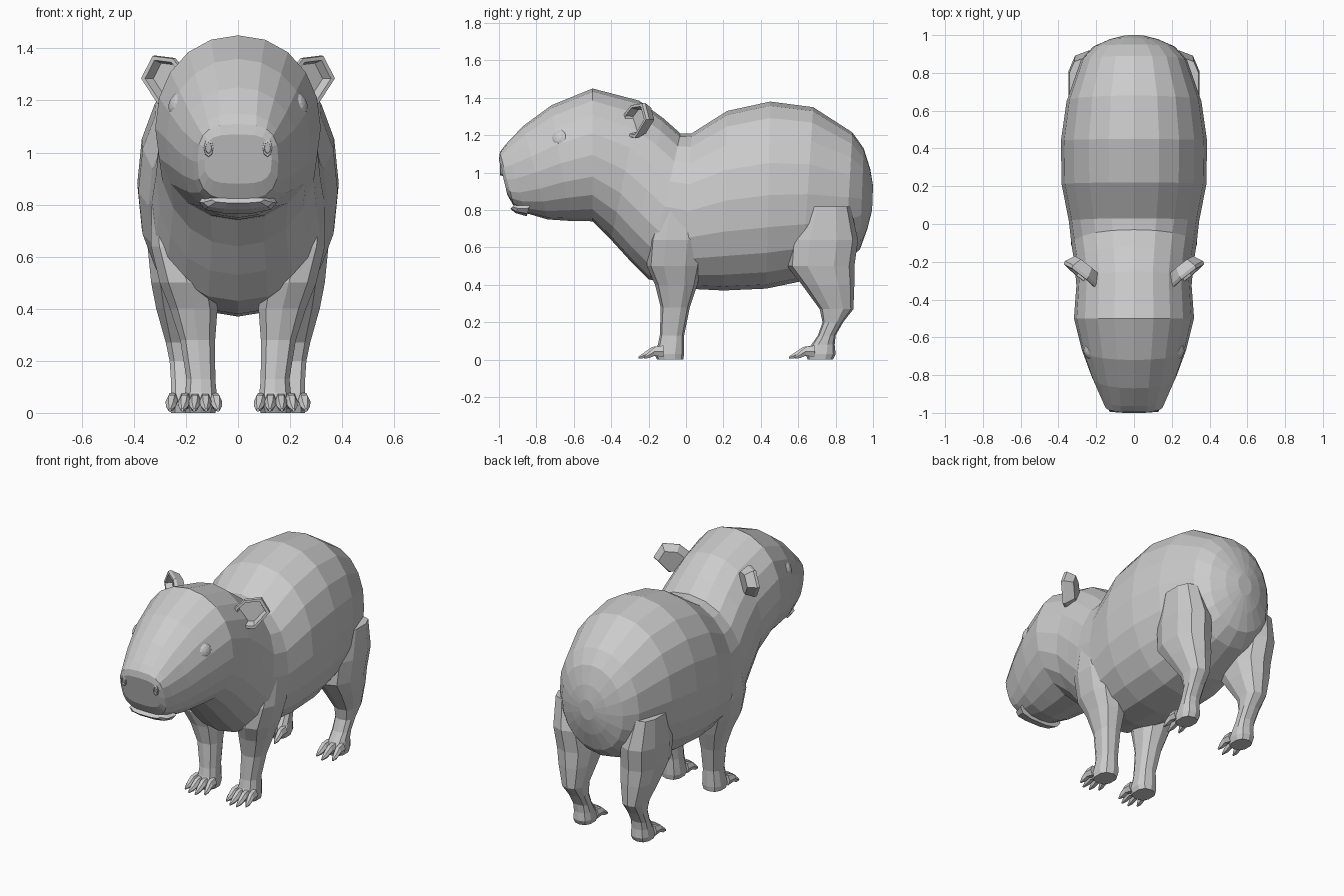
import bpy, bmesh, math
from mathutils import Vector


def finish(bm, name, mirror=False):
    bmesh.ops.recalc_face_normals(bm, faces=bm.faces)
    me = bpy.data.meshes.new(name)
    bm.to_mesh(me)
    bm.free()
    ob = bpy.data.objects.new(name, me)
    bpy.context.collection.objects.link(ob)
    if mirror:
        m = ob.modifiers.new("Mirror", 'MIRROR')
        m.use_mirror_merge = False
    return ob


def loft(bm, rings):
    loops = [[bm.verts.new(p) for p in r] for r in rings]
    for a, b in zip(loops, loops[1:]):
        for i in range(len(a)):
            j = (i + 1) % len(a)
            bm.faces.new((a[i], a[j], b[j], b[i]))
    bm.faces.new(loops[0])
    bm.faces.new(loops[-1])


def oval(centre, u, v, n, power=2.0, phase=0.0):
    pts = []
    for i in range(n):
        t = math.tau * i / n + phase
        c, s = math.cos(t), math.sin(t)
        pts.append(centre + u * math.copysign(abs(c) ** (2 / power), c)
                   + v * math.copysign(abs(s) ** (2 / power), s))
    return pts


# Head and trunk: tilted rings (top y, top z, bottom y, bottom z, half width, squareness)
BODY = [
    (-1.00, 1.07, -0.955, 0.88, 0.13, 3.2),
    (-0.995, 1.11, -0.92, 0.82, 0.155, 3.0),
    (-0.965, 1.15, -0.86, 0.785, 0.175, 2.6),
    (-0.87, 1.25, -0.74, 0.75, 0.225, 2.2),
    (-0.72, 1.36, -0.62, 0.742, 0.275, 2.1),
    (-0.50, 1.45, -0.50, 0.74, 0.318, 2.1),
    (-0.25, 1.385, -0.40, 0.64, 0.305, 2.1),
    (-0.12, 1.29, -0.30, 0.53, 0.315, 2.2),
    (-0.03, 1.21, -0.20, 0.43, 0.33, 2.2),
    (0.03, 1.21, 0.00, 0.38, 0.345, 2.2),
    (0.22, 1.33, 0.20, 0.37, 0.383, 2.2),
    (0.45, 1.38, 0.43, 0.38, 0.387, 2.2),
    (0.68, 1.35, 0.62, 0.42, 0.357, 2.2),
    (0.89, 1.215, 0.85, 0.52, 0.28, 2.2),
    (0.95, 1.13, 0.93, 0.59, 0.215, 2.1),
    (0.985, 1.02, 0.97, 0.70, 0.13, 2.0),
    (1.00, 0.93, 0.995, 0.80, 0.05, 2.0),
]
bm = bmesh.new()
rings = []
for yt, zt, yb, zb, w, p in BODY:
    top, bot = Vector((0, yt, zt)), Vector((0, yb, zb))
    rings.append(oval((top + bot) / 2, Vector((w, 0, 0)), (top - bot) / 2, 20, p))
loft(bm, rings)
finish(bm, "body")


# Legs: rings (z, front y, back y, inner x, outer x), then toes with claws
def leg(name, levels, foot, toe_x):
    bm = bmesh.new()
    rings = []
    for z, y0, y1, x0, x1 in levels:
        rings.append(oval(Vector(((x0 + x1) / 2, (y0 + y1) / 2, z)),
                          Vector(((x1 - x0) / 2, 0, 0)),
                          Vector((0, (y1 - y0) / 2, 0)), 10, 2.5, math.pi / 10))
    loft(bm, rings)
    finish(bm, name, True)
    bm = bmesh.new()
    root, tip = foot
    mid = sum(toe_x) / len(toe_x)
    for i, x in enumerate(toe_x):
        back = 0.03 if i in (0, len(toe_x) - 1) else 0.0
        path = [(0, 0.045, 0.026, 0.036), (0.45, 0.045, 0.023, 0.027),
                (0.72, 0.026, 0.019, 0.020), (1, 0.011, 0.005, 0.006)]
        rings = []
        for f, z, rx, rz in path:
            c = Vector((x + (x - mid) * 0.25 * f, root + (tip + back - root) * f, z))
            rings.append(oval(c, Vector((rx, 0, 0)), Vector((0, 0, rz)), 6))
        loft(bm, rings)
    finish(bm, name + "_toes", True)


leg("front_leg", [
    (0.00, -0.155, -0.015, 0.085, 0.205), (0.03, -0.17, -0.01, 0.075, 0.21),
    (0.08, -0.15, -0.01, 0.08, 0.205), (0.13, -0.14, -0.01, 0.085, 0.20),
    (0.28, -0.135, 0.02, 0.085, 0.225), (0.40, -0.165, 0.06, 0.075, 0.265),
    (0.50, -0.21, 0.085, 0.085, 0.305), (0.64, -0.20, 0.10, 0.13, 0.338),
    (0.82, -0.14, 0.06, 0.20, 0.335)],
    (-0.12, -0.255), (0.09, 0.127, 0.164, 0.20))
leg("hind_leg", [
    (0.00, 0.65, 0.785, 0.15, 0.26), (0.03, 0.64, 0.80, 0.14, 0.265),
    (0.08, 0.67, 0.795, 0.145, 0.26), (0.13, 0.705, 0.80, 0.15, 0.26),
    (0.20, 0.73, 0.84, 0.15, 0.265), (0.27, 0.715, 0.895, 0.145, 0.28),
    (0.40, 0.62, 0.90, 0.12, 0.318), (0.50, 0.54, 0.90, 0.11, 0.338),
    (0.64, 0.55, 0.92, 0.12, 0.352), (0.82, 0.62, 0.88, 0.18, 0.345)],
    (0.69, 0.55), (0.16, 0.205, 0.25))

# Ears: thick cups with a recessed front
bm = bmesh.new()
outline = [(0.205, 1.31), (0.25, 1.363), (0.33, 1.373), (0.375, 1.285),
           (0.31, 1.185), (0.25, 1.19), (0.21, 1.24)]
mid = Vector((0.285, 0, 1.28))


def ear_ring(scale, depth):
    ring = []
    for x, z in outline:
        p = mid + (Vector((x, 0, z)) - mid) * scale
        ring.append(Vector((p.x - depth * 0.6, -0.335 + (p.x - 0.21) * 0.75
                            + (p.z - 1.28) * 0.12 + depth, p.z)))
    return ring


loft(bm, [ear_ring(0.68, 0.035), ear_ring(0.80, 0.0), ear_ring(0.97, 0.0),
          ear_ring(1.0, 0.015), ear_ring(0.72, 0.06)])
finish(bm, "ear", True)

# Eyes with faceted lids
out = Vector((0.86, -0.42, 0.28)).normalized()
side = Vector((0, 0, 1)).cross(out).normalized()
up = out.cross(side)
eye = Vector((0.222, -0.672, 1.18))
bm = bmesh.new()
loft(bm, [oval(eye + out * d, side * 0.054 * s, up * 0.056 * s, 10)
          for d, s in ((-0.02, 1), (0.01, 0.98), (0.027, 0.78), (0.038, 0.45), (0.042, 0.15))])
finish(bm, "eye", True)
bm = bmesh.new()
loft(bm, [oval(eye + out * d, side * s, up * s, 10)
          for d, s in ((-0.04, 0.085), (0.004, 0.070), (0.012, 0.060), (-0.015, 0.052))])
finish(bm, "eyelid", True)

# Nostrils: small raised rims with a hollow
bm = bmesh.new()
nose = Vector((0.113, -0.985, 1.018))
loft(bm, [oval(nose + Vector((0, d, 0)), Vector((0.019 * s, 0, 0)), Vector((0, 0, 0.035 * s)), 8)
          for d, s in ((0.03, 1.1), (-0.008, 0.95), (-0.010, 0.65), (0.012, 0.5))])
finish(bm, "nostril", True)

# Lower lip
bm = bmesh.new()
loft(bm, [oval(Vector((0, y, z)), Vector((w, 0, 0)), Vector((0, 0.012, h)), 10, 2.5)
          for y, z, w, h in ((-0.928, 0.818, 0.10, 0.012), (-0.90, 0.808, 0.135, 0.025),
                             (-0.84, 0.81, 0.15, 0.045))])
finish(bm, "lower_lip")
